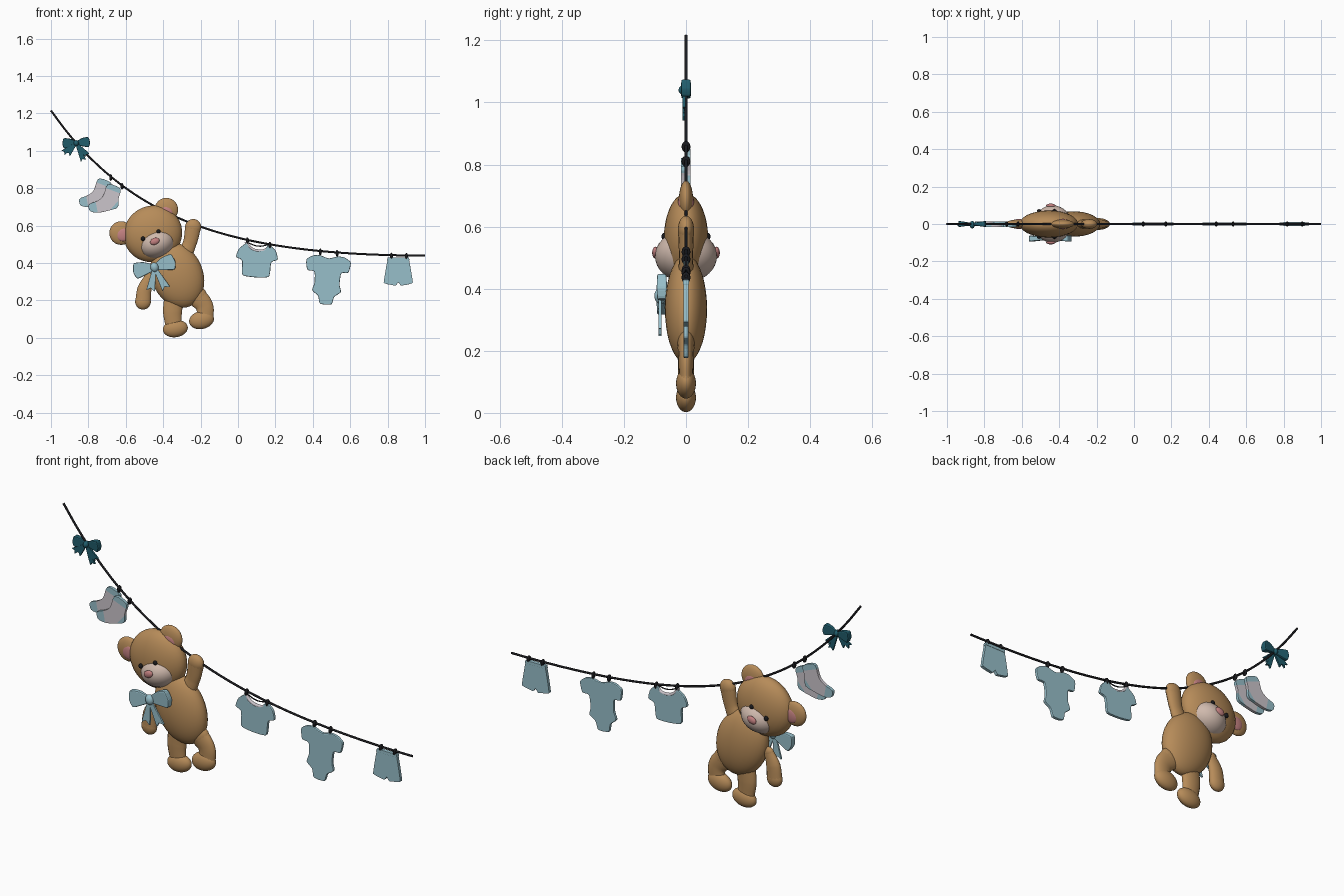
import bpy, bmesh, math
from mathutils import Vector, Matrix

cube = bpy.data.objects.get("Cube")
if cube:
    bpy.data.objects.remove(cube)


def colour(name, r, g, b):
    m = bpy.data.materials.new(name)
    m.use_nodes = True
    m.diffuse_color = (r, g, b, 1)
    bsdf = m.node_tree.nodes["Principled BSDF"]
    bsdf.inputs["Base Color"].default_value = (r, g, b, 1)
    bsdf.inputs["Roughness"].default_value = 0.8
    return m


FUR = colour("brown fur", 0.47, 0.26, 0.1)
CREAM = colour("cream muzzle", 0.63, 0.49, 0.42)
PINK = colour("pink", 0.55, 0.22, 0.22)
BLACK = colour("black", 0.01, 0.01, 0.012)
BLUE = colour("light blue cloth", 0.31, 0.52, 0.59)
TEAL = colour("dark teal ribbon", 0.015, 0.11, 0.15)
GREY = colour("pale grey knit", 0.6, 0.56, 0.6)


def add(name, data, mats, loc=(0, 0, 0), tilt=0):
    ob = bpy.data.objects.new(name, data)
    bpy.context.collection.objects.link(ob)
    for m in mats:
        data.materials.append(m)
    ob.location = loc
    ob.rotation_euler.y = -math.radians(tilt)
    return ob


def ball(name, loc, size, mat, tilt=0):
    """Smooth ellipsoid; tilt turns it anticlockwise seen from the front."""
    me = bpy.data.meshes.new(name)
    bm = bmesh.new()
    bmesh.ops.create_uvsphere(bm, u_segments=32, v_segments=20, radius=1)
    bmesh.ops.scale(bm, vec=size, verts=bm.verts)
    for f in bm.faces:
        f.smooth = True
    bm.to_mesh(me)
    bm.free()
    return add(name, me, [mat], loc, tilt)


def tube(name, points, radii, mat, flat=1.0):
    """Smooth tube through x, z points, with one radius per point."""
    cu = bpy.data.curves.new(name, "CURVE")
    cu.dimensions = "3D"
    cu.bevel_depth = 1
    cu.bevel_resolution = 5
    cu.use_fill_caps = True
    sp = cu.splines.new("BEZIER")
    sp.bezier_points.add(len(points) - 1)
    for p, (x, z), r in zip(sp.bezier_points, points, radii):
        p.co = (x, 0, z)
        p.radius = r
        p.handle_left_type = p.handle_right_type = "AUTO"
    ob = add(name, cu, [mat])
    ob.scale.y = flat
    return ob


def limb(name, points, radii, flat=0.6):
    tube(name, points, radii, FUR, flat)
    for end, i in (("root", 0), ("tip", -1)):
        (x, z), r = points[i], radii[i]
        ball(name + "_" + end, (x, 0, z), (r, r * flat, r), FUR)


def soften(points, cut):
    """Cut every corner of a closed outline once."""
    out = []
    for i, p in enumerate(points):
        a, b, c = Vector(points[i - 1]), Vector(p), Vector(points[(i + 1) % len(points)])
        out += [b.lerp(a, cut), b.lerp(c, cut)]
    return out


def plate(name, outline, thick, mats, loc, tilt=0, cuts=(), flare=0, cut=0.15):
    """Flat cloth piece; each cut (point, normal) gives the second colour beyond it."""
    me = bpy.data.meshes.new(name)
    bm = bmesh.new()
    pts = soften(soften(outline, cut), 0.25)
    face = bm.faces.new([bm.verts.new((p[0], -thick / 2, p[1])) for p in pts])
    new = bmesh.ops.extrude_face_region(bm, geom=[face])["geom"]
    bmesh.ops.translate(bm, vec=(0, thick, 0), verts=[v for v in new if isinstance(v, bmesh.types.BMVert)])
    bmesh.ops.recalc_face_normals(bm, faces=bm.faces)
    planes = [(Vector((p[0], 0, p[1])), Vector((n[0], 0, n[1]))) for p, n in cuts]
    if planes:
        bmesh.ops.triangulate(bm, faces=bm.faces)
    for p, n in planes:
        bmesh.ops.bisect_plane(bm, geom=bm.verts[:] + bm.edges[:] + bm.faces[:], plane_co=p, plane_no=n)
    for f in bm.faces:
        if any((f.calc_center_median() - p).dot(n) > 0 for p, n in planes):
            f.material_index = 1
    if flare:
        for v in bm.verts:
            v.co.y *= 0.35 + abs(v.co.x) / flare
    bm.to_mesh(me)
    bm.free()
    ob = add(name, me, mats, loc, tilt)
    bev = ob.modifiers.new("soft_edge", "BEVEL")
    bev.width = thick * 0.25
    bev.segments = 2
    bev.limit_method = "ANGLE"
    bev.angle_limit = math.radians(50)
    return ob


def mirrored(half):
    """Close a right-hand half outline whose ends lie on the axis."""
    return half + [(-x, z) for x, z in half[-2:0:-1]]


# Hanging line
def line_z(x):
    u = (1 - x) / 2
    return 0.44 + 0.775 * u ** (2.35 + 1.35 * u)


xs = [-1 + i / 12 for i in range(25)]
tube("line", [(x, line_z(x)) for x in xs], [0.0055] * len(xs), BLACK)

# Pegs
for x in (-0.68, -0.62, 0.05, 0.17, 0.44, 0.53, 0.82, 0.9):
    ball("peg", (x, 0, line_z(x) - 0.005), (0.008, 0.014, 0.018), BLACK)

# Bear body and limbs
ball("body", (-0.325, 0, 0.335), (0.138, 0.068, 0.18), FUR, 22)
limb("raised_arm", [(-0.3, 0.42), (-0.26, 0.5), (-0.24, 0.592)], [0.045, 0.037, 0.043])
limb("hanging_arm", [(-0.475, 0.32), (-0.5, 0.26), (-0.508, 0.193)], [0.028, 0.039, 0.042])
limb("right_leg", [(-0.34, 0.22), (-0.35, 0.14), (-0.345, 0.07)], [0.055, 0.052, 0.045], 0.5)
limb("left_leg", [(-0.22, 0.22), (-0.18, 0.17), (-0.175, 0.11)], [0.055, 0.048, 0.045], 0.5)
ball("right_foot", (-0.335, 0, 0.049), (0.067, 0.032, 0.046), FUR, 8)
ball("left_foot", (-0.195, 0, 0.095), (0.067, 0.032, 0.048), FUR, 12)

# Bear head, with the face on both sides
ball("head", (-0.455, 0, 0.556), (0.158, 0.072, 0.15), FUR, 25)
ball("muzzle", (-0.435, 0, 0.505), (0.102, 0.1, 0.081), CREAM, 20)
for name, x, z, dx, dz in (("right_ear", -0.625, 0.56, 0.01, -0.008), ("left_ear", -0.383, 0.685, -0.002, -0.014)):
    ball(name, (x, 0, z), (0.063, 0.023, 0.063), FUR)
    for side in (-1, 1):
        ball(name + "_lining", (x + dx, side * 0.016, z + dz), (0.036, 0.01, 0.036), PINK)
for side in (-1, 1):
    ball("nose", (-0.445, side * 0.098, 0.516), (0.026, 0.011, 0.018), PINK, 22)
    for x, z in ((-0.508, 0.53), (-0.425, 0.568)):
        ball("eye", (x, side * 0.07, z), (0.011, 0.009, 0.012), BLACK)


# Ribbon bows
def bow(name, loc, size, tilt, mat, tails):
    base = Vector(loc)
    for side in (-1, 1):
        loop = [(0, 0.015), (0.05, 0.042), (0.105, 0.05), (0.118, 0), (0.105, -0.04), (0.05, -0.028), (0, -0.015)]
        loop = [(side * x * size, z * size) for x, z in loop]
        plate(name + "_loop", loop, 0.03, [mat], base, tilt, flare=0.15 * size)
    for angle, length in tails:
        tail = [(-0.008, 0), (0.008, 0), (0.026, -length), (0, 0.018 - length), (-0.022, -length)]
        tail = [(x * size, z * size) for x, z in tail]
        plate(name + "_tail", tail, 0.01, [mat], base + Vector((0, -0.006, 0)), angle, cut=0.05)
    ball(name + "_knot", base + Vector((0, -0.004, 0)), (0.022 * size, 0.02, 0.026 * size), mat, tilt)


bow("neck_bow", (-0.447, -0.078, 0.377), 1.0, 14, BLUE, ((-10, 0.13), (28, 0.135)))
bow("line_bow", (-0.865, 0, 1.04), 0.64, 3, TEAL, ((-55, 0.14), (-38, 0.12), (22, 0.16), (42, 0.14)))

# Socks with coloured cuff, toe and heel
SOCK = [(0, 0.085), (0.08, 0.055), (0.06, 0), (0.062, -0.05), (0.01, -0.065), (-0.05, -0.078),
        (-0.095, -0.07), (-0.102, -0.03), (-0.055, -0.015), (-0.02, 0.01)]
BANDS = (((0.03, 0.042), (0.35, 0.94)), ((-0.065, 0), (-1, -0.2)), ((0.04, -0.035), (0.75, -0.65)))
plate("back_sock", SOCK, 0.016, [GREY, BLUE], (-0.75, 0.006, 0.775), 0, BANDS, cut=0.2)
plate("front_sock", SOCK, 0.016, [GREY, BLUE], (-0.7, -0.008, 0.745), 0, BANDS, cut=0.2)

# Shirt with collar
shirt = [(0, 0.05), (0.04, 0.062), (0.058, 0.095), (0.1, 0.06), (0.115, 0.012), (0.076, 0), (0.076, -0.085), (0, -0.09)]
plate("shirt", mirrored(shirt), 0.016, [BLUE], (0.1, 0, 0.412), -4)
tube("collar", [(0.042, 0.513), (0.07, 0.478), (0.11, 0.465), (0.15, 0.472), (0.172, 0.5)], [0.008] * 5, GREY)
tube("neck_loop", [(0.042, 0.513), (0.11, 0.49), (0.172, 0.5)], [0.003] * 3, BLACK)

# Romper
romper = [(0, 0.105), (0.05, 0.122), (0.085, 0.118), (0.122, 0.095), (0.112, 0.035), (0.07, 0.035), (0.066, -0.03),
          (0.08, -0.07), (0.042, -0.095), (0.034, -0.138), (0, -0.142)]
plate("romper", mirrored(romper), 0.016, [BLUE], (0.478, 0, 0.318), -4)

# Shorts
shorts = [(0, 0.075), (0.056, 0.075), (0.08, -0.062), (0.014, -0.075), (0, -0.055)]
plate("shorts", mirrored(shorts), 0.016, [BLUE], (0.857, 0, 0.353), 0, cut=0.06)
plate("waistband", [(-0.057, 0.076), (0.057, 0.076), (0.06, 0.06), (-0.06, 0.06)], 0.019, [BLUE], (0.857, 0, 0.353), 0, cut=0.02)
